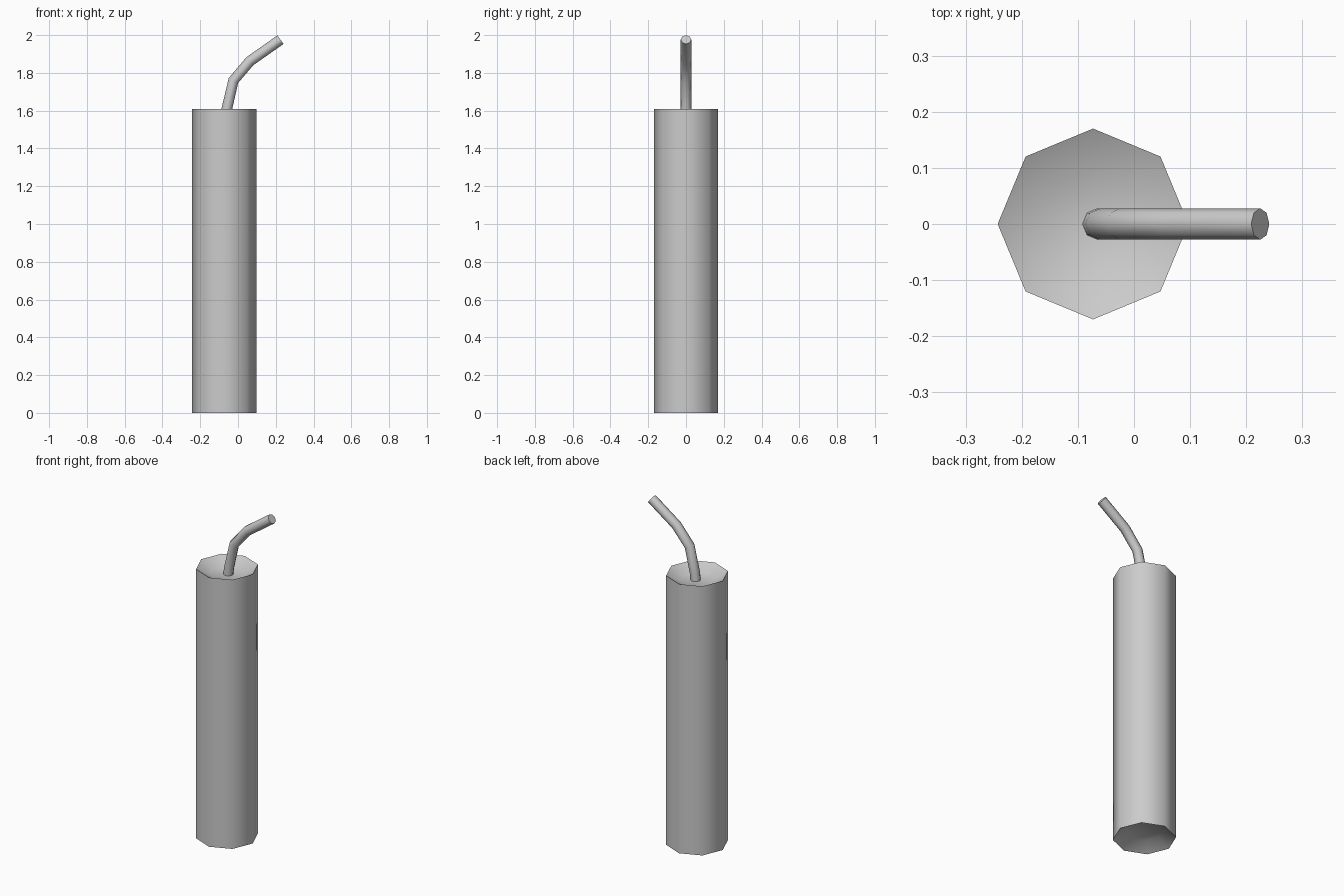
import bpy, bmesh, math
from mathutils import Vector

if "Cube" in bpy.data.objects:
    bpy.data.objects.remove(bpy.data.objects["Cube"])

SIDES = 8


def skin_rings(name, rings, angle):
    """Bridge a list of vertex rings, cap both ends, smooth by angle."""
    bm = bmesh.new()
    vs = [[bm.verts.new(p) for p in r] for r in rings]
    for a, b in zip(vs, vs[1:]):
        for i in range(SIDES):
            j = (i + 1) % SIDES
            bm.faces.new((a[i], a[j], b[j], b[i]))
    bm.faces.new(vs[0][::-1])
    bm.faces.new(vs[-1])
    bmesh.ops.recalc_face_normals(bm, faces=bm.faces)
    me = bpy.data.meshes.new(name)
    bm.to_mesh(me)
    bm.free()
    ob = bpy.data.objects.new(name, me)
    bpy.context.collection.objects.link(ob)
    bpy.ops.object.select_all(action='DESELECT')
    ob.select_set(True)
    bpy.context.view_layer.objects.active = ob
    bpy.ops.object.shade_smooth_by_angle(angle=math.radians(angle))
    return ob


def ring(center, u, v, r):
    return [center + r * (math.cos(t) * u + math.sin(t) * v)
            for t in (2 * math.pi * i / SIDES for i in range(SIDES))]


X, Y = Vector((1, 0, 0)), Vector((0, 1, 0))

# Stick body: octagonal tube with a dished recess at both ends
profile = [(0.096, 0.04), (0.17, 0.0), (0.17, 1.61), (0.096, 1.57)]
skin_rings("stick_body", [ring(Vector((-0.073, 0, z)), X, Y, r) for r, z in profile], 50)

# Fuse: thin octagonal tube swept along a bent path
path = [Vector((x, 0, z)) for x, z in
        [(-0.066, 1.55), (-0.059, 1.61), (-0.024, 1.76), (0.063, 1.862), (0.225, 1.976)]]
rings = []
for i, p in enumerate(path):
    d_in = (p - path[max(i - 1, 0)]).normalized()
    d_out = (path[min(i + 1, len(path) - 1)] - p).normalized()
    u = Y.cross(d_in + d_out).normalized()
    rings.append(ring(p, u, Y, 0.028))
skin_rings("fuse", rings, 50)
